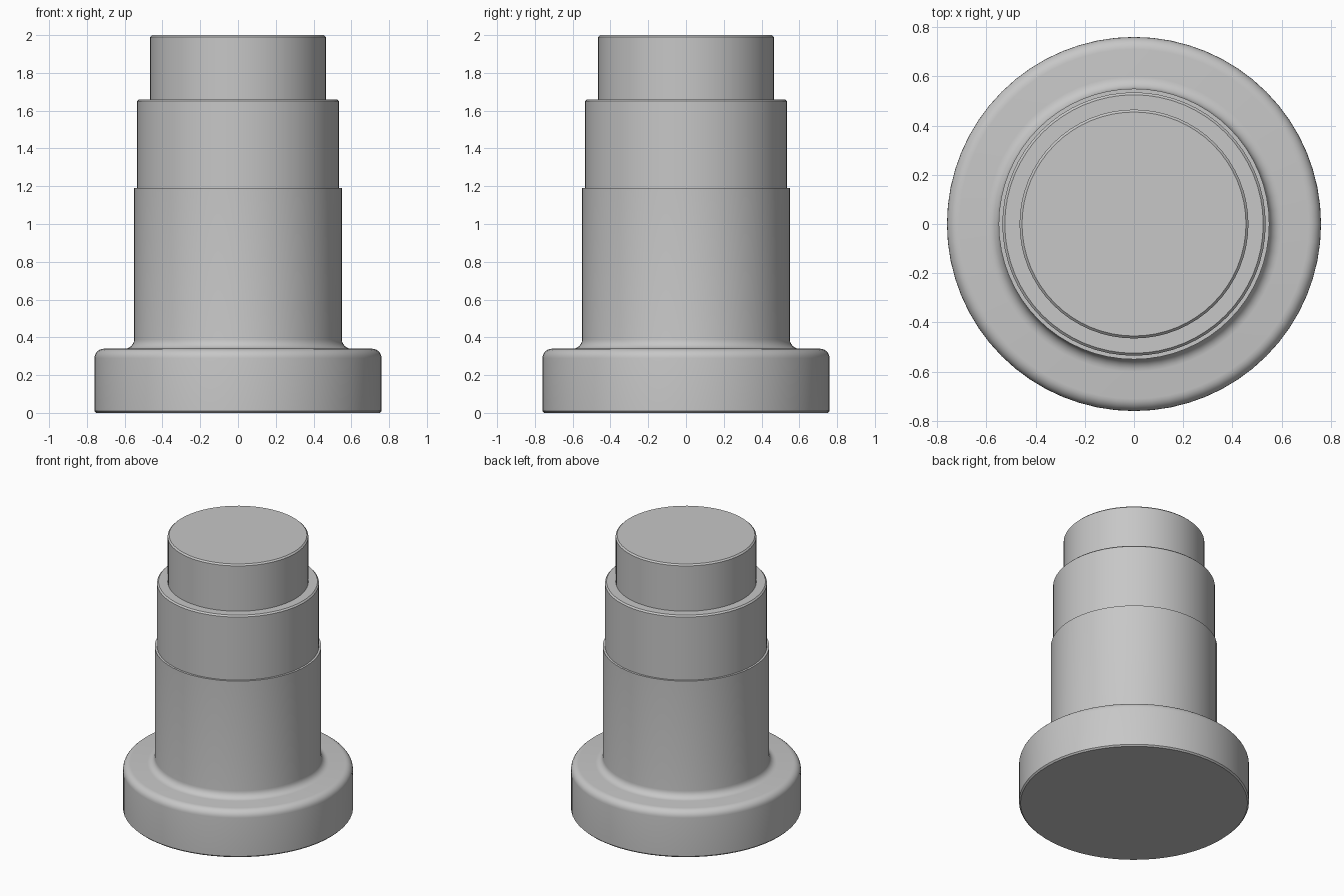
import bpy
import bmesh
from math import sin, cos, pi, radians

cube = bpy.data.objects.get("Cube")
if cube:
    bpy.data.objects.remove(cube, do_unlink=True)

SEGMENTS = 64
ROUND = 0.05     # flange rounding and root fillet
BEVEL = 0.01     # small edge chamfers

# Plain grey metal
metal = bpy.data.materials.new("grey metal")
metal.use_nodes = True
colour = (0.57, 0.57, 0.57, 1)
metal.diffuse_color = colour
metal.node_tree.nodes["Principled BSDF"].inputs["Base Color"].default_value = colour


def arc(r, z, start, end, steps=6):
    """Quarter-round profile points about centre (r, z)."""
    angles = [start + (end - start) * i / steps for i in range(steps + 1)]
    return [(r + ROUND * cos(a), z + ROUND * sin(a)) for a in angles]


def lathe(name, profile):
    """Revolve an (r, z) profile about z, capping both ends."""
    bm = bmesh.new()
    rings = [[bm.verts.new((r * cos(2 * pi * i / SEGMENTS),
                            r * sin(2 * pi * i / SEGMENTS), z))
              for i in range(SEGMENTS)] for r, z in profile]
    for low, high in zip(rings, rings[1:]):
        for i in range(SEGMENTS):
            j = (i + 1) % SEGMENTS
            bm.faces.new((low[i], low[j], high[j], high[i]))
    bm.faces.new(rings[0][::-1])
    bm.faces.new(rings[-1])
    bmesh.ops.recalc_face_normals(bm, faces=bm.faces)
    mesh = bpy.data.meshes.new(name)
    bm.to_mesh(mesh)
    bm.free()
    mesh.materials.append(metal)
    obj = bpy.data.objects.new(name, mesh)
    bpy.context.collection.objects.link(obj)
    bpy.ops.object.select_all(action='DESELECT')
    obj.select_set(True)
    bpy.context.view_layer.objects.active = obj
    bpy.ops.object.shade_smooth_by_angle(angle=radians(30))
    return obj


base_r, base_top = 0.76, 0.34
shaft_r, shaft_top = 0.55, 1.19
collar_r, collar_top = 0.535, 1.66
tip_r, tip_top = 0.465, 2.0

# Flange, with a chamfered underside and rounded upper rim
profile = [(base_r - BEVEL, 0), (base_r, BEVEL)]
profile += arc(base_r - ROUND, base_top - ROUND, 0, pi / 2)
# Fillet into the main shaft
profile += arc(shaft_r + ROUND, base_top + ROUND, 1.5 * pi, pi)
profile += [(shaft_r, shaft_top)]
# Slightly narrower collar and the tip, both chamfered
profile += [(collar_r, shaft_top), (collar_r, collar_top - BEVEL),
            (collar_r - BEVEL, collar_top), (tip_r, collar_top),
            (tip_r, tip_top - BEVEL), (tip_r - BEVEL, tip_top)]

lathe("stepped_flanged_pin", profile)
